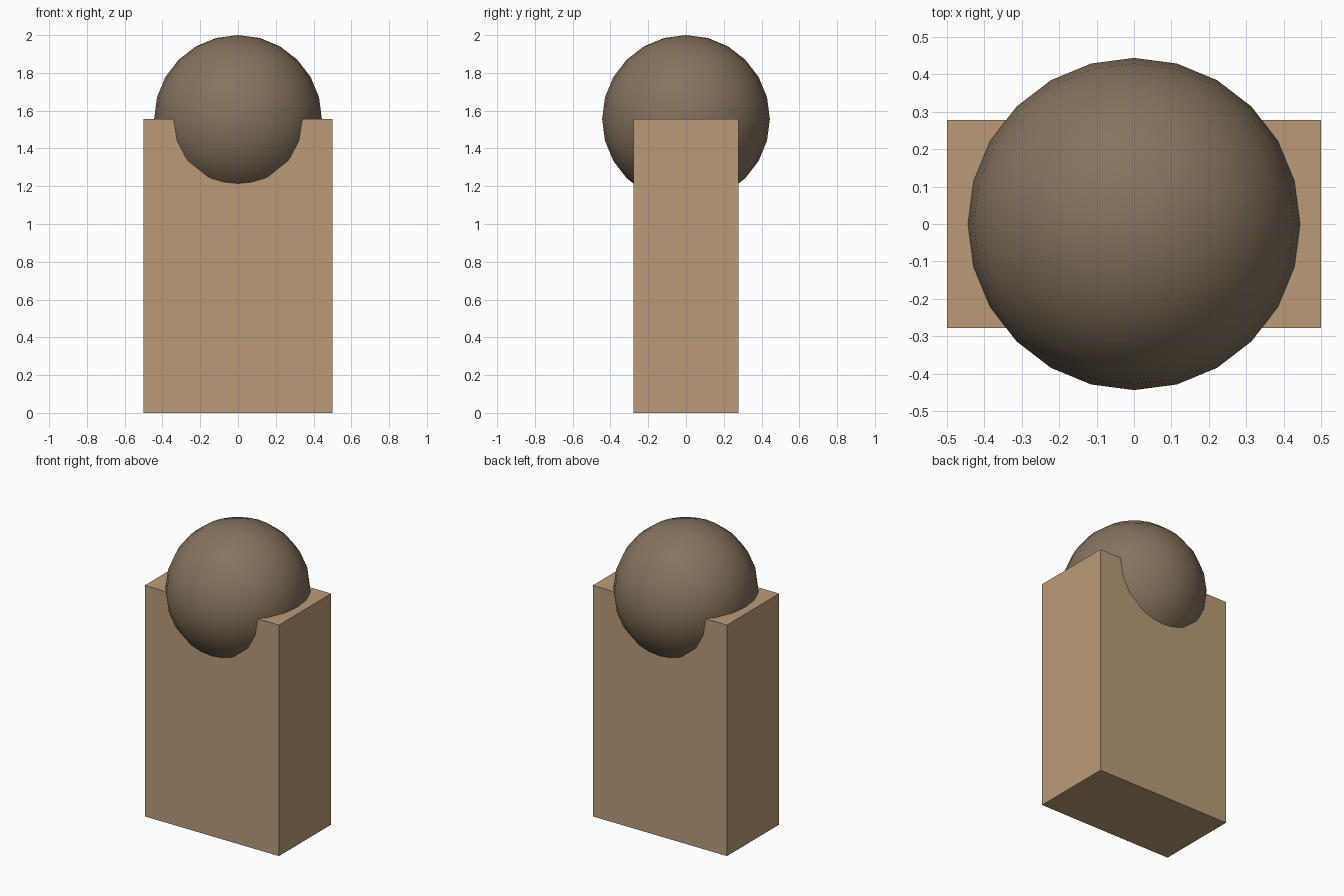
import bpy

if "Cube" in bpy.data.objects:
    bpy.data.objects.remove(bpy.data.objects["Cube"])

RADIUS = 0.444
HEIGHT = 1.556  # block top, also the ball centre


def finish(name, color):
    obj = bpy.context.object
    obj.name = name
    mat = bpy.data.materials.new(name + "_colour")
    mat.diffuse_color = (*color, 1)
    mat.use_nodes = True
    mat.node_tree.nodes["Principled BSDF"].inputs["Base Color"].default_value = mat.diffuse_color
    obj.data.materials.append(mat)
    return obj


# upright rectangular block
bpy.ops.mesh.primitive_cube_add(size=1, location=(0, 0, HEIGHT / 2))
block = finish("block", (0.49, 0.33, 0.19))
block.scale = (1.0, 0.556, HEIGHT)
bpy.ops.object.transform_apply(location=False, rotation=False, scale=True)

# ball sunk halfway into the top of the block
bpy.ops.mesh.primitive_uv_sphere_add(segments=24, ring_count=12, radius=RADIUS,
                                     location=(0, 0, HEIGHT))
ball = finish("ball", (0.235, 0.174, 0.114))
bpy.ops.object.shade_smooth()
